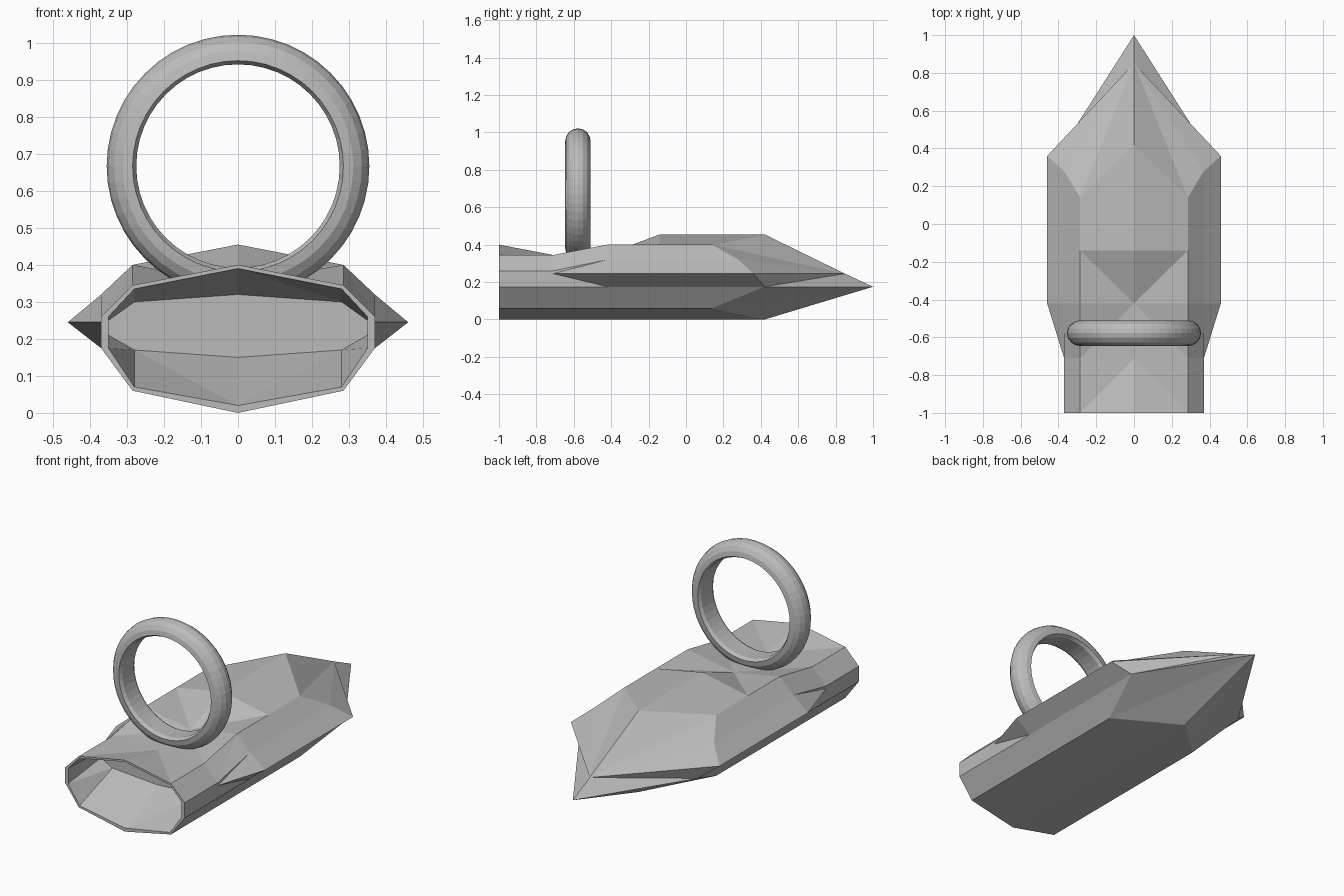
import bpy
import bmesh
from math import pi, sin, cos

default = bpy.data.objects.get("Cube")
if default:
    bpy.data.objects.remove(default, do_unlink=True)

grey = bpy.data.materials.new("plain_grey")
grey.use_nodes = True
colour = (0.5, 0.5, 0.5, 1)
grey.diffuse_color = colour
grey.node_tree.nodes["Principled BSDF"].inputs["Base Color"].default_value = colour


def finish(name, bm):
    """Close up the mesh and put it in the scene."""
    bmesh.ops.remove_doubles(bm, verts=bm.verts, dist=0.0005)
    bmesh.ops.dissolve_degenerate(bm, edges=bm.edges, dist=0.0005)
    bmesh.ops.recalc_face_normals(bm, faces=bm.faces)
    mesh = bpy.data.meshes.new(name)
    bm.to_mesh(mesh)
    bm.free()
    mesh.materials.append(grey)
    obj = bpy.data.objects.new(name, mesh)
    bpy.context.collection.objects.link(obj)
    return obj


def outer(y, rim_x, wall_z, shoulder_z, ridge_z):
    """Half section: keel, chine, side, rim, wall, shoulder, ridge."""
    return [(0, y, 0), (.285, y, .06), (.37, y, .175), (rim_x, y, .245),
            (.37, y, wall_z), (.285, y, shoulder_z), (0, y, ridge_z)]


def inner(y, heights):
    """Half section of the hollow mouth."""
    widths = (0, .28, .35, .35, .35, .28, 0)
    return [(x, y, z) for x, z in zip(widths, heights)]


# Body: hollow mouth, hull and pointed end as one loft
crown = outer(-.14, .46, .32, .40, .455)
end_y = (.42, .14, .42, .36, .28, .14, .42)
shoulder_end = [(x, y, z) for (x, _, z), y in zip(crown, end_y)]
tips = [(0, 1, .175)] * 3 + [(0, .85, .245)] * 4
sections = [
    inner(-.71, (.15, .17, .21, .23, .25, .30, .32)),
    inner(-1, (.02, .07, .175, .22, .26, .335, .39)),
    outer(-1, .37, .26, .345, .40),
    outer(-.71, .37, .26, .345, .345),
    outer(-.42, .46, .32, .40, .35),
    crown, shoulder_end, tips]
flipped = {(0, 0), (3, 2), (4, 6 - 1)}

bm = bmesh.new()
rows = [[bm.verts.new(p) for p in row] for row in sections]
bm.faces.new(rows[0])
for i, (a, b) in enumerate(zip(rows, rows[1:])):
    for j in range(len(a) - 1):
        if (i, j) in flipped:
            triangles = (a[j], a[j + 1], b[j]), (a[j + 1], b[j + 1], b[j])
        else:
            triangles = (a[j], a[j + 1], b[j + 1]), (a[j], b[j + 1], b[j])
        for tri in triangles:
            if len({v.co.to_tuple(4) for v in tri}) == 3:
                bm.faces.new(tri)
bmesh.ops.remove_doubles(bm, verts=bm.verts, dist=0.0005)
bmesh.ops.mirror(bm, geom=bm.verts[:] + bm.edges[:] + bm.faces[:],
                 axis='X', merge_dist=0.0005)
finish("body", bm)

# Ring: rounded outside, nearly flat inside
arc = [pi * k / 8 for k in range(9)]
profile = [(.285 + .07 * sin(t), .068 * cos(t)) for t in arc]
profile += [(.275, -.05), (.275, .05)]
bm = bmesh.new()
steps = 48
loops = []
for k in range(steps):
    t = 2 * pi * k / steps
    loops.append([bm.verts.new((r * cos(t), -.578 + w, .667 + r * sin(t)))
                  for r, w in profile])
for k in range(steps):
    a, b = loops[k - 1], loops[k]
    for j in range(len(profile)):
        bm.faces.new((a[j - 1], a[j], b[j], b[j - 1]))
finish("carry_ring", bm)
